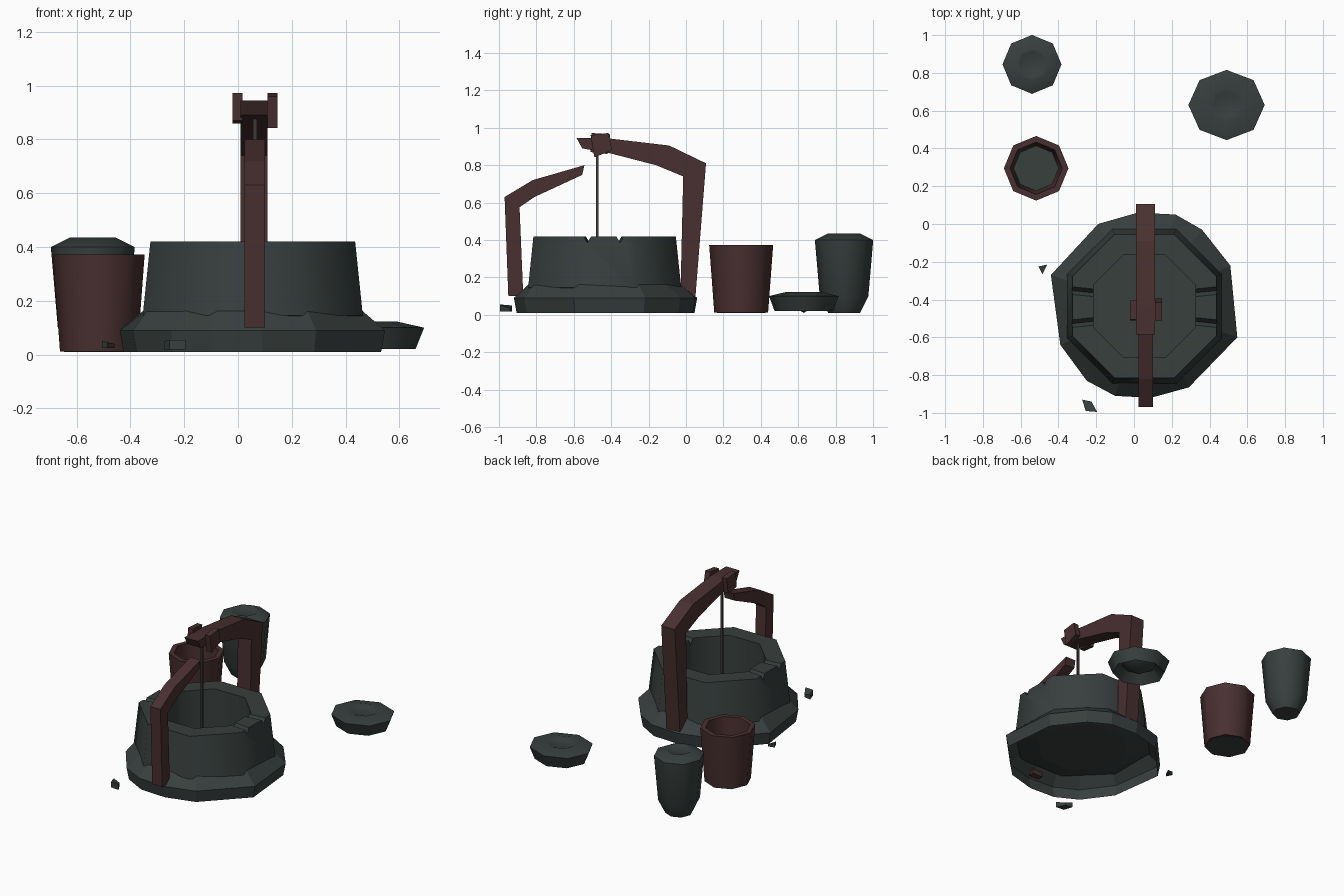
import bpy, bmesh, math
from mathutils import Matrix

if "Cube" in bpy.data.objects:
    bpy.data.objects.remove(bpy.data.objects["Cube"])


def material(name, rgb):
    m = bpy.data.materials.new(name)
    m.diffuse_color = (*rgb, 1)
    m.use_nodes = True
    m.node_tree.nodes["Principled BSDF"].inputs["Base Color"].default_value = m.diffuse_color
    return m


STONE = material("dark_stone", (0.039, 0.050, 0.048))
WOOD = material("red_brown_wood", (0.066, 0.029, 0.030))
ROPE = material("grey_brown_rope", (0.050, 0.042, 0.039))


def finish(bm, name, mat, smooth=False, recalc=True):
    if recalc:
        bmesh.ops.recalc_face_normals(bm, faces=bm.faces)
    me = bpy.data.meshes.new(name)
    for f in bm.faces:
        f.smooth = smooth
    bm.to_mesh(me)
    bm.free()
    if smooth:
        me.set_sharp_from_angle(angle=math.radians(55))
    me.materials.append(mat)
    ob = bpy.data.objects.new(name, me)
    bpy.context.collection.objects.link(ob)
    return ob


def lathe(name, profile, centre, mat, sides=8, turn=0.0, closed=False, smooth=False):
    """Revolve (radius, z) points; radius 0 becomes a single pole vertex."""
    bm = bmesh.new()
    rings = []
    for r, z in profile:
        n = sides if r > 0 else 1
        rings.append([bm.verts.new((centre[0] + r * math.cos(turn + math.tau * i / sides),
                                    centre[1] + r * math.sin(turn + math.tau * i / sides), z))
                      for i in range(n)])
    pairs = list(zip(rings, rings[1:])) + ([(rings[-1], rings[0])] if closed else [])
    for a, b in pairs:
        for i in range(sides):
            j = (i + 1) % sides
            if len(a) == 1:
                bm.faces.new((a[0], b[j], b[i]))
            elif len(b) == 1:
                bm.faces.new((a[i], a[j], b[0]))
            else:
                bm.faces.new((a[i], a[j], b[j], b[i]))
    return finish(bm, name, mat, smooth)


def prism(bm, a_pts, b_pts):
    """Closed solid between two matching outlines."""
    a = [bm.verts.new(p) for p in a_pts]
    b = [bm.verts.new(p) for p in b_pts]
    bm.faces.new(a)
    bm.faces.new(b[::-1])
    for i in range(len(a)):
        j = (i + 1) % len(a)
        bm.faces.new((a[i], b[i], b[j], a[j]))


def extrude_x(name, yz, x0, x1, mat):
    bm = bmesh.new()
    prism(bm, [(x0, y, z) for y, z in yz], [(x1, y, z) for y, z in yz])
    return finish(bm, name, mat)


WELL = (0.055, -0.435)
T8 = math.pi / 8
FLOOR = 0.11

# well wall: octagonal tube
wall = lathe("well_wall", [(0.443, 0.145), (0.412, 0.42), (0.292, 0.42), (0.292, FLOOR)],
             WELL, STONE, turn=T8, closed=True, smooth=True)
lathe("well_floor", [(0.293, FLOOR), (0, FLOOR)], WELL, STONE, turn=T8)

# cracks in the rim on both sides
bm = bmesh.new()
for side in (-1, 1):
    for y in (-0.525, -0.355):
        ends = []
        for r in (0.25, 0.47):
            x = WELL[0] + side * r
            yy = y + (y + 0.44) * (r - 0.36) * 1.2
            ends.append([(x, yy + dy, z) for dy, z in ((-0.026, 0.43), (0.026, 0.43), (0.0, 0.385))])
        prism(bm, *ends)
cutter = finish(bm, "crack_cutter", STONE)
cutter.hide_render = True
cutter.hide_viewport = True
mod = wall.modifiers.new("cracks", 'BOOLEAN')
mod.operation = 'DIFFERENCE'
mod.solver = 'EXACT'
mod.object = cutter

# sloping stone skirt with an irregular outline, open underneath
outline = [(0.22, 0.05), (0.36, -0.03), (0.51, -0.22), (0.547, -0.60), (0.29, -0.865), (0.09, -0.92),
           (-0.10, -0.91), (-0.25, -0.83), (-0.39, -0.64), (-0.44, -0.27), (-0.19, 0.0), (0.02, 0.06)]
bm = bmesh.new()
rings = [[], [], []]
for x, y in outline:
    dx, dy = x - WELL[0], y - WELL[1]
    ang = math.atan2(dy, dx)
    r = 0.402 / math.cos((ang + T8) % (2 * T8) - T8)     # meets the octagonal wall
    rings[0].append(bm.verts.new((WELL[0] + dx * 0.97, WELL[1] + dy * 0.97, 0.01)))
    rings[1].append(bm.verts.new((x, y, 0.09)))
    rings[2].append(bm.verts.new((WELL[0] + r * math.cos(ang), WELL[1] + r * math.sin(ang), 0.167)))
for lo, hi in zip(rings, rings[1:]):
    for i in range(12):
        j = (i + 1) % 12
        bm.faces.new((lo[j], lo[i], hi[i], hi[j]))      # outline runs clockwise
finish(bm, "well_skirt", STONE, smooth=False, recalc=False)

# bent posts with a broken gap between them
extrude_x("front_post", [(-0.95, 0.10), (-0.87, 0.10), (-0.89, 0.575), (-0.81, 0.63), (-0.555, 0.748),
                         (-0.543, 0.80), (-0.82, 0.72), (-0.97, 0.63)], 0.025, 0.10, WOOD)
extrude_x("back_post", [(-0.03, 0.09), (0.05, 0.09), (0.107, 0.81), (-0.09, 0.905), (-0.43, 0.945),
                        (-0.585, 0.945), (-0.555, 0.89), (-0.40, 0.862), (-0.16, 0.80), (-0.015, 0.74)],
          0.01, 0.11, WOOD)

# pulley end blocks, axle and rope
extrude_x("pulley_left", [(-0.51, 0.87), (-0.42, 0.86), (-0.405, 0.965), (-0.505, 0.972)], -0.02, 0.017, WOOD)
extrude_x("pulley_right", [(-0.49, 0.842), (-0.395, 0.88), (-0.415, 0.972), (-0.51, 0.96)], 0.11, 0.147, WOOD)
extrude_x("pulley_axle", [(-0.49, 0.88), (-0.43, 0.88), (-0.43, 0.94), (-0.49, 0.94)], 0.0, 0.125, WOOD)
lathe("rope", [(0, FLOOR), (0.01, FLOOR), (0.01, 0.90), (0, 0.90)], (0.063, -0.474), ROPE, sides=4,
      turn=math.pi / 4)

# wooden bucket with a stone-grey bottom
BUCKET = (-0.518, 0.295)
lathe("bucket", [(0.144, 0.012), (0.171, 0.373), (0.138, 0.373), (0.118, 0.012)], BUCKET, WOOD,
      closed=True, smooth=True)
lathe("bucket_bottom", [(0, 0.01), (0.13, 0.01), (0.122, 0.035), (0, 0.035)], BUCKET, STONE)

# standing jar
lathe("jar", [(0, 0.01), (0.085, 0.01), (0.13, 0.10), (0.156, 0.40), (0.085, 0.435), (0.07, 0.428), (0, 0.425)],
      (-0.54, 0.845), STONE, smooth=True)

# squat lid, hollow underneath with a centre point
lid = lathe("lid", [(0, 0.01), (0.11, 0.075), (0.17, 0.02), (0.202, 0.10), (0.10, 0.123), (0.07, 0.112), (0, 0.11)],
            (0, 0), STONE, smooth=True)
lid.data.transform(Matrix.Translation((0.49, 0.63, 0)) @ Matrix.Diagonal((1, 0.92, 1, 1)))


# stone chips
def chip(name, xyz, z0):
    bm = bmesh.new()
    prism(bm, [(x, y, z0) for x, y, z in xyz], xyz)
    finish(bm, name, STONE)


chip("front_chip", [(-0.275, -0.93, 0.05), (-0.255, -0.99, 0.055), (-0.195, -0.995, 0.055),
                    (-0.225, -0.94, 0.036)], 0.018)
chip("side_chip", [(-0.505, -0.225, 0.05), (-0.485, -0.265, 0.045), (-0.46, -0.215, 0.04)], 0.025)
